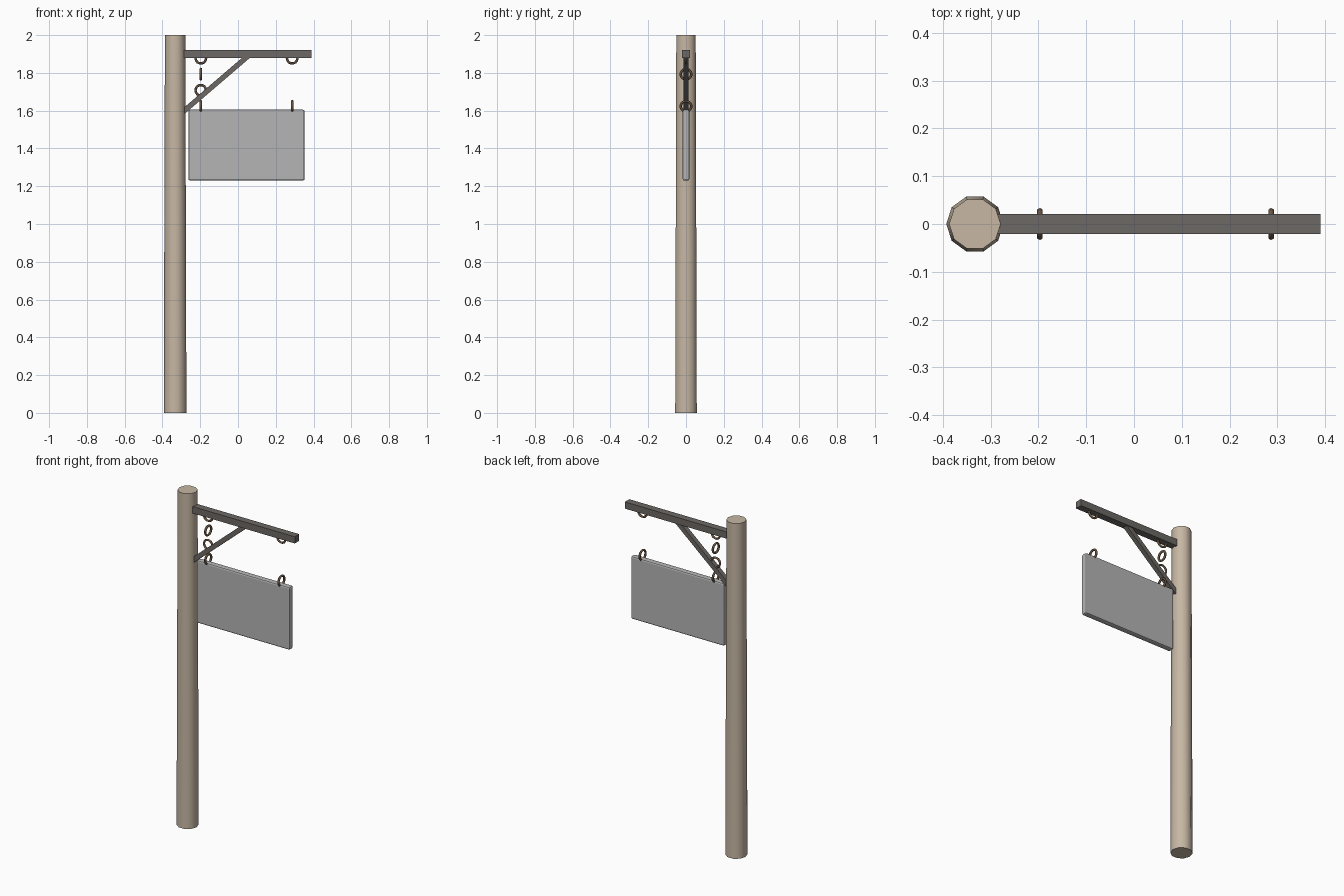
import bpy, bmesh, math
from mathutils import Matrix

if "Cube" in bpy.data.objects:
    bpy.data.objects.remove(bpy.data.objects["Cube"])


def material(name, rgb):
    m = bpy.data.materials.new(name)
    m.diffuse_color = (*rgb, 1)
    m.use_nodes = True
    m.node_tree.nodes["Principled BSDF"].inputs["Base Color"].default_value = m.diffuse_color
    return m


WOOD = material("pale_wood", (0.57, 0.475, 0.37))
IRON = material("dark_grey_beam", (0.15, 0.14, 0.128))
BOARD = material("grey_board", (0.46, 0.46, 0.46))
RUST = material("brown_metal", (0.15, 0.092, 0.055))


def finish(name, bm, mat, smooth=None):
    bmesh.ops.recalc_face_normals(bm, faces=bm.faces)
    mesh = bpy.data.meshes.new(name)
    bm.to_mesh(mesh)
    bm.free()
    mesh.materials.append(mat)
    ob = bpy.data.objects.new(name, mesh)
    bpy.context.collection.objects.link(ob)
    if smooth:
        bpy.ops.object.select_all(action='DESELECT')
        ob.select_set(True)
        bpy.context.view_layer.objects.active = ob
        bpy.ops.object.shade_smooth_by_angle(angle=math.radians(smooth))
    return ob


def box(x0, x1, y, z0, z1):
    bm = bmesh.new()
    mat = (Matrix.Translation(((x0 + x1) / 2, 0, (z0 + z1) / 2))
           @ Matrix.Diagonal((x1 - x0, 2 * y, z1 - z0, 1)))
    bmesh.ops.create_cube(bm, size=1, matrix=mat)
    return bm


def ring(name, x, z, sideways):
    bpy.ops.mesh.primitive_torus_add(
        major_segments=14, minor_segments=6, major_radius=0.028,
        minor_radius=0.0065, location=(x, 0, z),
        rotation=(0, math.pi / 2, 0) if sideways else (math.pi / 2, 0, 0))
    ob = bpy.context.object
    ob.name = name
    ob.data.materials.append(RUST)
    bpy.ops.object.shade_smooth_by_angle(angle=math.radians(65))


# Tapered ten-sided post
bm = bmesh.new()
bmesh.ops.create_cone(bm, cap_ends=True, segments=10, radius1=0.06, radius2=0.054,
                      depth=2, matrix=Matrix.Translation((-0.333, 0, 1))
                      @ Matrix.Rotation(math.pi / 2, 4, 'Z'))
finish("post", bm, WOOD, 40)

# Horizontal arm
finish("arm", box(-0.31, 0.39, 0.021, 1.88, 1.92), IRON)

# Diagonal brace, a slanted profile given thickness
bm = bmesh.new()
profile = [(-0.29, 1.577), (0.066, 1.882), (0.024, 1.882), (-0.29, 1.613)]
face = bm.faces.new([bm.verts.new((x, -0.014, z)) for x, z in profile])
new = bmesh.ops.extrude_face_region(bm, geom=[face])["geom"]
bmesh.ops.translate(bm, vec=(0, 0.028, 0),
                    verts=[g for g in new if isinstance(g, bmesh.types.BMVert)])
finish("brace", bm, IRON)

# Hanging board with softened edges
bm = box(-0.263, 0.353, 0.018, 1.23, 1.605)
bmesh.ops.bevel(bm, geom=bm.edges[:], offset=0.009, segments=2,
                profile=0.5, affect='EDGES')
finish("sign_board", bm, BOARD)

# Chain links: full chain near the post, broken chain at the far end
for name, x, links in (("near", -0.197, (0, 1, 2, 3)), ("far", 0.287, (0, 3))):
    for i in links:
        ring(f"{name}_chain_link_{i + 1}", x, 1.878 - 0.085 * i, i % 2)
